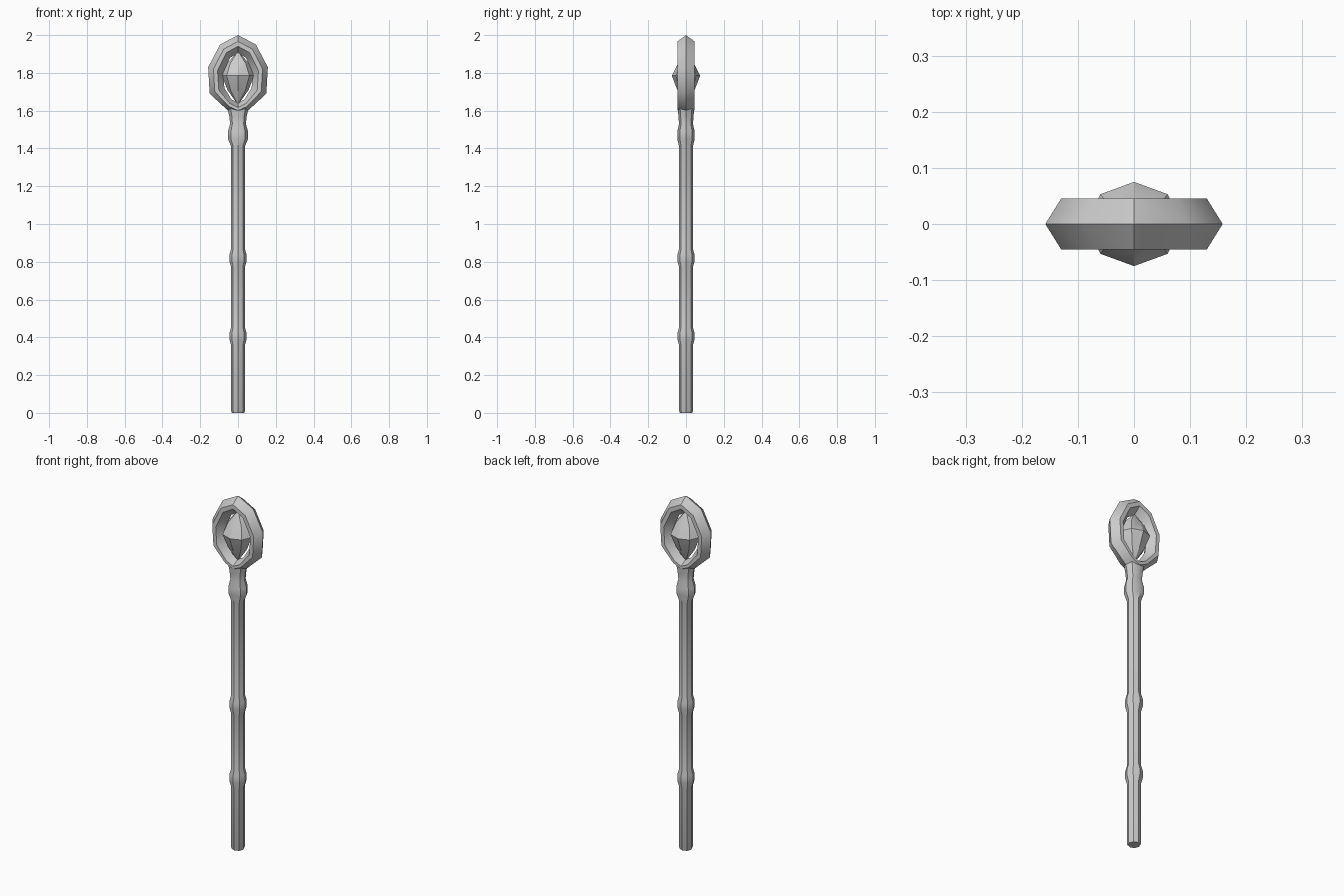
import bpy, bmesh, math

if "Cube" in bpy.data.objects:
    bpy.data.objects.remove(bpy.data.objects["Cube"])

SIDES = 8


def finish(name, bm, angle=40):
    bmesh.ops.recalc_face_normals(bm, faces=bm.faces)
    mesh = bpy.data.meshes.new(name)
    bm.to_mesh(mesh)
    bm.free()
    obj = bpy.data.objects.new(name, mesh)
    bpy.context.collection.objects.link(obj)
    bpy.ops.object.select_all(action='DESELECT')
    obj.select_set(True)
    bpy.context.view_layer.objects.active = obj
    bpy.ops.object.shade_smooth_by_angle(angle=math.radians(angle))
    return obj


def bridge(bm, a, b):
    n = len(a)
    for i in range(n):
        j = (i + 1) % n
        bm.faces.new((a[i], a[j], b[j], b[i]))


def lathe(name, profile, angle=40):
    """Stack of elliptical rings (z, x radius, y radius), capped at both ends."""
    bm = bmesh.new()
    rings = [[bm.verts.new((rx * math.cos(k * math.tau / SIDES),
                            ry * math.sin(k * math.tau / SIDES), z))
              for k in range(SIDES)] for z, rx, ry in profile]
    for a, b in zip(rings, rings[1:]):
        bridge(bm, a, b)
    bm.faces.new(rings[0])
    bm.faces.new(rings[-1])
    bmesh.ops.remove_doubles(bm, verts=bm.verts, dist=0.0001)
    return finish(name, bm, angle)


# Shaft with two grip knots, a collar and the neck below the head
shaft = [(0, 0.032, 0.032), (0.008, 0.036, 0.036)]
for z in (0.405, 0.82):
    shaft += [(z - 0.05, 0.036, 0.036), (z - 0.018, 0.045, 0.045),
              (z + 0.018, 0.045, 0.045), (z + 0.05, 0.036, 0.036)]
shaft += [(1.41, 0.036, 0.036), (1.45, 0.053, 0.046), (1.49, 0.053, 0.046),
          (1.53, 0.042, 0.037), (1.57, 0.046, 0.04), (1.615, 0.056, 0.044)]
lathe("shaft", shaft)

# Head frame: half outlines (x, z), mirrored and swept with a hexagonal section
outer = [(0, 2.0), (0.095, 1.95), (0.158, 1.83), (0.15, 1.69), (0.055, 1.602), (0, 1.58)]
inner = [(0, 1.905), (0.042, 1.88), (0.078, 1.80), (0.072, 1.72), (0.035, 1.66), (0, 1.64)]
section = [(0, 0), (0.35, -0.045), (0.62, -0.045), (1, 0), (0.62, 0.045), (0.35, 0.045)]


def closed(half):
    return half + [(-x, z) for x, z in reversed(half[1:-1])]


bm = bmesh.new()
loops = []
for t, y in section:
    loops.append([bm.verts.new((ox + (ix - ox) * t, y, oz + (iz - oz) * t))
                  for (ox, oz), (ix, iz) in zip(closed(outer), closed(inner))])
for i, loop in enumerate(loops):
    bridge(bm, loop, loops[(i + 1) % len(loops)])
finish("head_frame", bm)

# Faceted gem filling the frame
lathe("gem", [(1.63, 0, 0), (1.71, 0.056, 0.046), (1.785, 0.085, 0.075),
              (1.85, 0.058, 0.042), (1.915, 0, 0)], 30)
